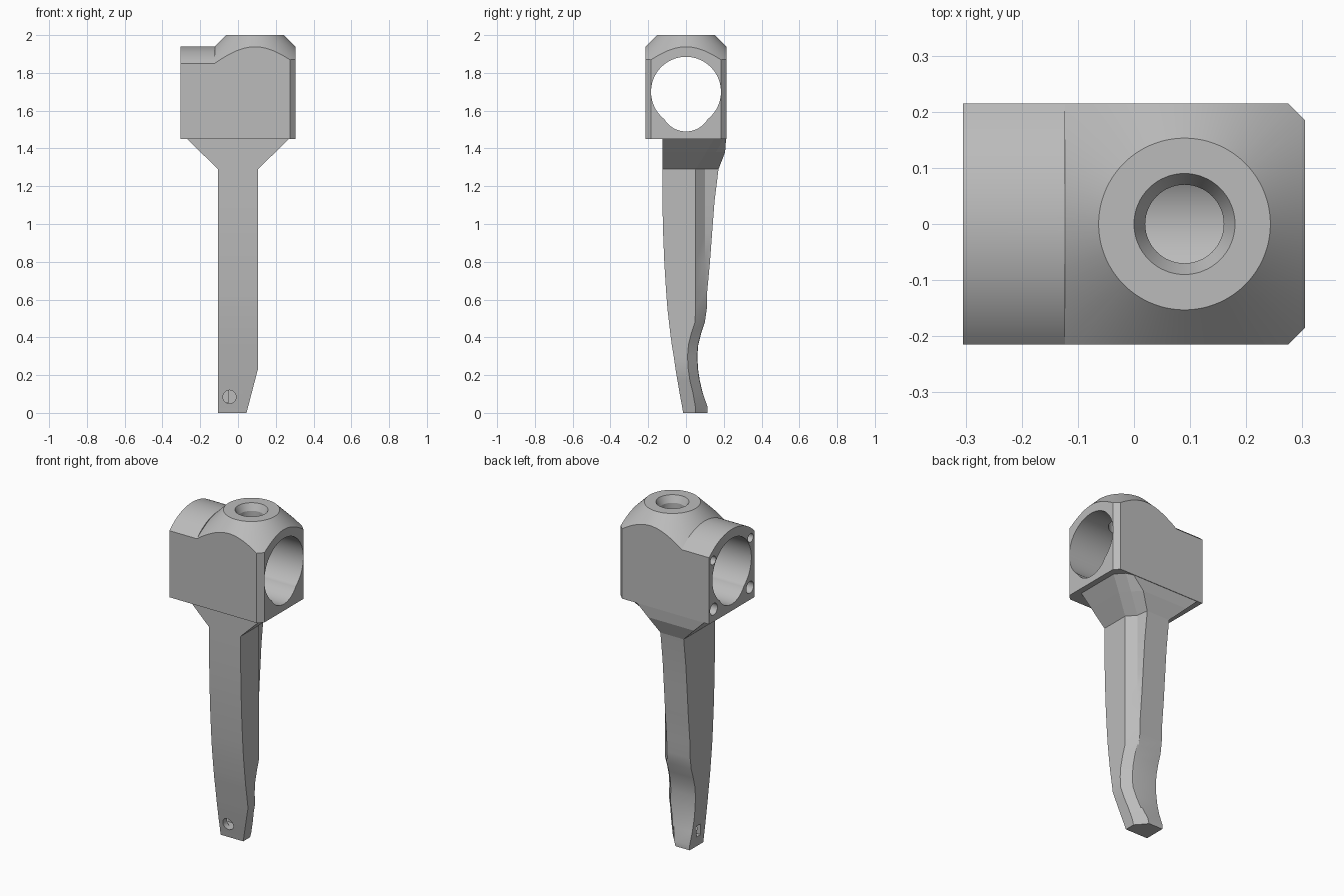
import bpy, bmesh, math
from mathutils import Matrix, Vector

if "Cube" in bpy.data.objects:
    bpy.data.objects.remove(bpy.data.objects["Cube"])

# Single plain grey material
grey = bpy.data.materials.new("plain_grey")
grey.use_nodes = True
colour = (0.5, 0.5, 0.5, 1)
grey.diffuse_color = colour
grey.node_tree.nodes["Principled BSDF"].inputs["Base Color"].default_value = colour


def finish(name, bm):
    bmesh.ops.recalc_face_normals(bm, faces=bm.faces)
    mesh = bpy.data.meshes.new(name)
    bm.to_mesh(mesh)
    bm.free()
    mesh.materials.append(grey)
    obj = bpy.data.objects.new(name, mesh)
    bpy.context.collection.objects.link(obj)
    return obj


def loft(name, rings):
    """Skin a stack of matching closed rings and cap both ends."""
    bm = bmesh.new()
    rows = [[bm.verts.new(p) for p in ring] for ring in rings]
    n = len(rows[0])
    for a, b in zip(rows, rows[1:]):
        for i in range(n):
            j = (i + 1) % n
            bm.faces.new((a[i], a[j], b[j], b[i]))
    bm.faces.new(rows[0])
    bm.faces.new(rows[-1])
    return finish(name, bm)


def cone(name, start, end, r1, r2, segments=64):
    start, end = Vector(start), Vector(end)
    axis = end - start
    turn = axis.to_track_quat('Z', 'Y').to_matrix().to_4x4()
    bm = bmesh.new()
    bmesh.ops.create_cone(bm, cap_ends=True, segments=segments, radius1=r1, radius2=r2,
                          depth=axis.length,
                          matrix=Matrix.Translation((start + end) / 2) @ turn)
    return finish(name, bm)


def combine(obj, tool, operation):
    mod = obj.modifiers.new("combine", 'BOOLEAN')
    mod.object, mod.operation, mod.solver = tool, operation, 'EXACT'
    bpy.context.view_layer.objects.active = obj
    bpy.ops.object.modifier_apply(modifier=mod.name)
    bpy.data.objects.remove(tool)


def smooth(obj):
    bpy.ops.object.select_all(action='DESELECT')
    obj.select_set(True)
    bpy.context.view_layer.objects.active = obj
    bpy.ops.object.shade_smooth_by_angle(angle=math.radians(20))


# Head: chamfered block topped by a 45 degree cone
W, H, BASE, TOP = 0.305, 0.215, 1.45, 2.0
SPLIT, PORT = -0.127, 0.09
plan = [(SPLIT, -H), (W - 0.03, -H), (W, -H + 0.03), (W, H - 0.03), (W - 0.03, H), (SPLIT, H)]
head = loft("clamp_head", [[(x, y, z) for x, y in plan] for z in (BASE, TOP + 0.05)])
combine(head, cone("cone_tool", (PORT, 0, 1.4), (PORT, 0, TOP), 0.753, 0.153, 128), 'INTERSECT')

# Barrel end with a gently arched top
R, CENTRE = 0.302, 1.638
arch = [(-H, BASE), (H, BASE)]
for i in range(25):
    y = H - 2 * H * i / 24
    arch.append((y, CENTRE + math.sqrt(R * R - y * y)))
barrel = loft("barrel_end", [[(x, y, z) for y, z in arch] for x in (-W, SPLIT + 0.004)])
combine(head, barrel, 'UNION')

# Main bore with a narrower lower lobe
for z, r in ((1.70, 0.185), (1.625, 0.135)):
    combine(head, cone("bore_tool", (-0.5, 0, z), (0.5, 0, z), r, r, 96), 'DIFFERENCE')

# Countersunk port in the top
combine(head, cone("port_tool", (PORT, 0, 1.72), (PORT, 0, 2.1), 0.07, 0.07), 'DIFFERENCE')
combine(head, cone("sink_tool", (PORT, 0, 1.96), (PORT, 0, 2.04), 0.07, 0.11), 'DIFFERENCE')

# Four blind screw holes in the barrel end
for side in (-1, 1):
    for y, z, r in ((0.178, 1.82, 0.026), (0.172, 1.525, 0.035)):
        tool = cone("screw_tool", (-0.4, side * y, z), (-0.2, side * y, z), r, r, 32)
        combine(head, tool, 'DIFFERENCE')
smooth(head)

# Handle: front and back depth at each height, with one chamfered rear corner
HALF = 0.105
stations = [
    (0.0, -0.015, 0.115), (0.03, -0.02, 0.115), (0.10, -0.033, 0.09), (0.17, -0.045, 0.073),
    (0.23, -0.055, 0.064), (0.30, -0.065, 0.06), (0.36, -0.075, 0.065), (0.42, -0.083, 0.08),
    (0.48, -0.09, 0.10), (0.55, -0.098, 0.11), (0.64, -0.105, 0.112), (0.80, -0.115, 0.127),
    (0.95, -0.121, 0.138), (1.12, -0.125, 0.151), (1.29, -0.125, 0.172)]
rings = []
for z, front, back in stations:
    right = HALF - 0.06 * max(0, 1 - z / 0.23)
    shoulder = min(0.1, back - 0.002)
    ring = [(-HALF, front), (right, front), (right, shoulder - 0.05),
            (right - 0.045, shoulder), (right - 0.055, back), (-HALF, back)]
    rings.append([(x, y, z) for x, y in ring])
handle = loft("handle", rings)

# Pin hole near the tip, with a slot in its side
combine(handle, cone("pin_tool", (-0.045, -0.2, 0.085), (-0.045, 0.04, 0.085), 0.035, 0.035, 32),
        'DIFFERENCE')
slot = [(-0.02, 0.055), (0.02, 0.055), (0.02, 0.12), (-0.02, 0.12)]
combine(handle, loft("slot_tool", [[(x, y + 0.03, z) for y, z in slot] for x in (-0.2, -0.05)]),
        'DIFFERENCE')
smooth(handle)

# Neck flaring from the handle up into the head
neck_rings = [rings[-1]]
for z, half, shoulder, back in ((1.38, 0.198, 0.157, 0.207), (1.452, 0.272, 0.2, 0.212)):
    neck_rings.append([(-half, -0.125, z), (half, -0.125, z), (half, shoulder - 0.05, z),
                       (half - 0.045, shoulder, z), (half - 0.09, back, z), (-half, back, z)])
loft("neck", neck_rings)
